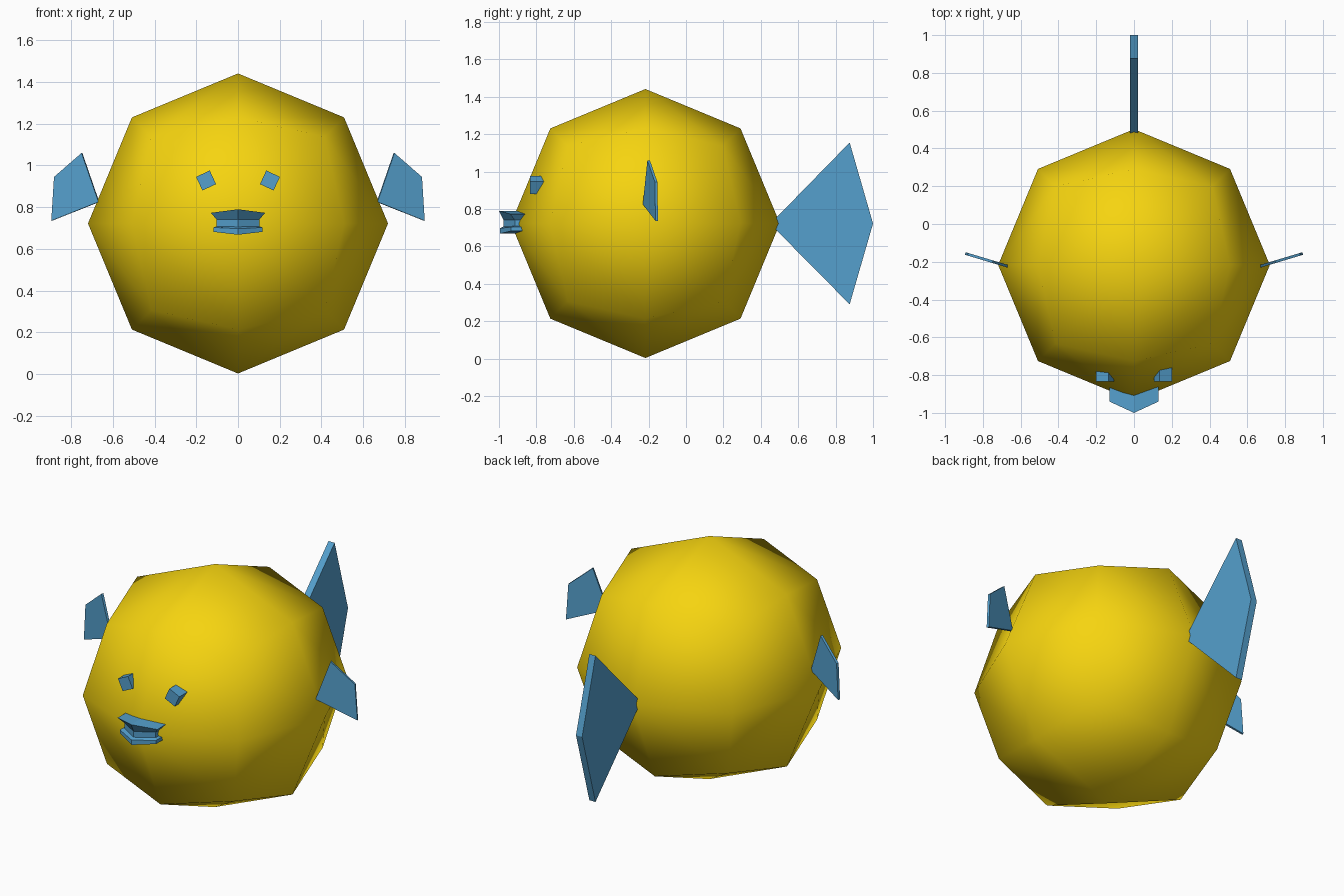
import bpy, bmesh, math
from mathutils import Vector, Matrix

if "Cube" in bpy.data.objects:
    bpy.data.objects.remove(bpy.data.objects["Cube"])


def material(name, rgb):
    m = bpy.data.materials.new(name)
    m.diffuse_color = (*rgb, 1)
    m.use_nodes = True
    m.node_tree.nodes["Principled BSDF"].inputs["Base Color"].default_value = m.diffuse_color
    return m


YELLOW = material("yellow", (0.92, 0.66, 0.005))
BLUE = material("blue", (0.09, 0.35, 0.61))


def finish(name, bm, mat, smooth=False):
    bmesh.ops.recalc_face_normals(bm, faces=bm.faces)
    for f in bm.faces:
        f.smooth = smooth
    me = bpy.data.meshes.new(name)
    bm.to_mesh(me)
    bm.free()
    me.materials.append(mat)
    ob = bpy.data.objects.new(name, me)
    bpy.context.collection.objects.link(ob)
    return ob


def plate(name, points, thickness):
    """Flat polygon thickened evenly to both sides."""
    pts = [Vector(p) for p in points]
    n = (pts[1] - pts[0]).cross(pts[2] - pts[0]).normalized() * thickness / 2
    bm = bmesh.new()
    a = [bm.verts.new(p + n) for p in pts]
    b = [bm.verts.new(p - n) for p in pts]
    bm.faces.new(a)
    bm.faces.new(b[::-1])
    for i in range(len(pts)):
        j = (i + 1) % len(pts)
        bm.faces.new((a[i], b[i], b[j], a[j]))
    return finish(name, bm, BLUE)


# Body: cube subdivided once and pushed out to a sphere
bm = bmesh.new()
bmesh.ops.create_cube(bm, size=2)
bmesh.ops.subdivide_edges(bm, edges=bm.edges[:], cuts=1, use_grid_fill=True)
for v in bm.verts:
    v.co = v.co.normalized() * 0.719 + Vector((0, -0.217, 0.722))
finish("body", bm, YELLOW, smooth=True)

# Tail fin
plate("tail_fin", [(0, 0.46, 0.73), (0, 0.875, 1.155), (0, 1.0, 0.722),
                   (0, 0.875, 0.29), (0, 0.46, 0.71)], 0.04)

# Side fins and eyes, mirrored
for side, s in (("right", 1), ("left", -1)):
    outline = [(0.667, 0.825), (0.748, 1.06), (0.88, 0.945), (0.893, 0.735)]
    plate(side + "_fin",
          [(s * x, -0.224 + (x - 0.667) * 0.3, z) for x, z in outline], 0.014)
    bm = bmesh.new()
    bmesh.ops.create_cube(bm, size=1, matrix=(
        Matrix.Translation((s * 0.153, -0.785, 0.928))
        @ Matrix.Rotation(s * math.radians(25), 4, 'Y')
        @ Matrix.Diagonal((0.072, 0.1, 0.072, 1))))
    finish(side + "_eye", bm, BLUE)

# Mouth: stacked rings (half width, side y, tip y, side z, centre z)
levels = [(0.118, -0.935, -0.995, 0.682, 0.668),
          (0.118, -0.935, -0.995, 0.703, 0.697),
          (0.102, -0.915, -0.975, 0.708, 0.706),
          (0.102, -0.915, -0.975, 0.740, 0.740),
          (0.130, -0.940, -1.000, 0.773, 0.790)]
BACK = -0.862
bm = bmesh.new()
rings = []
for w, ys, yt, zs, zc in levels:
    rings.append([bm.verts.new(p) for p in (
        (-w, BACK, zs), (-w, ys, zs), (0, yt, zc),
        (w, ys, zs), (w, BACK, zs), (0, BACK, zc))])
for lo, hi in zip(rings, rings[1:]):
    for i in range(6):
        j = (i + 1) % 6
        bm.faces.new((lo[i], lo[j], hi[j], hi[i]))
for r in (rings[0], rings[-1]):
    bm.faces.new((r[0], r[1], r[2], r[5]))
    bm.faces.new((r[5], r[2], r[3], r[4]))
finish("mouth", bm, BLUE)
